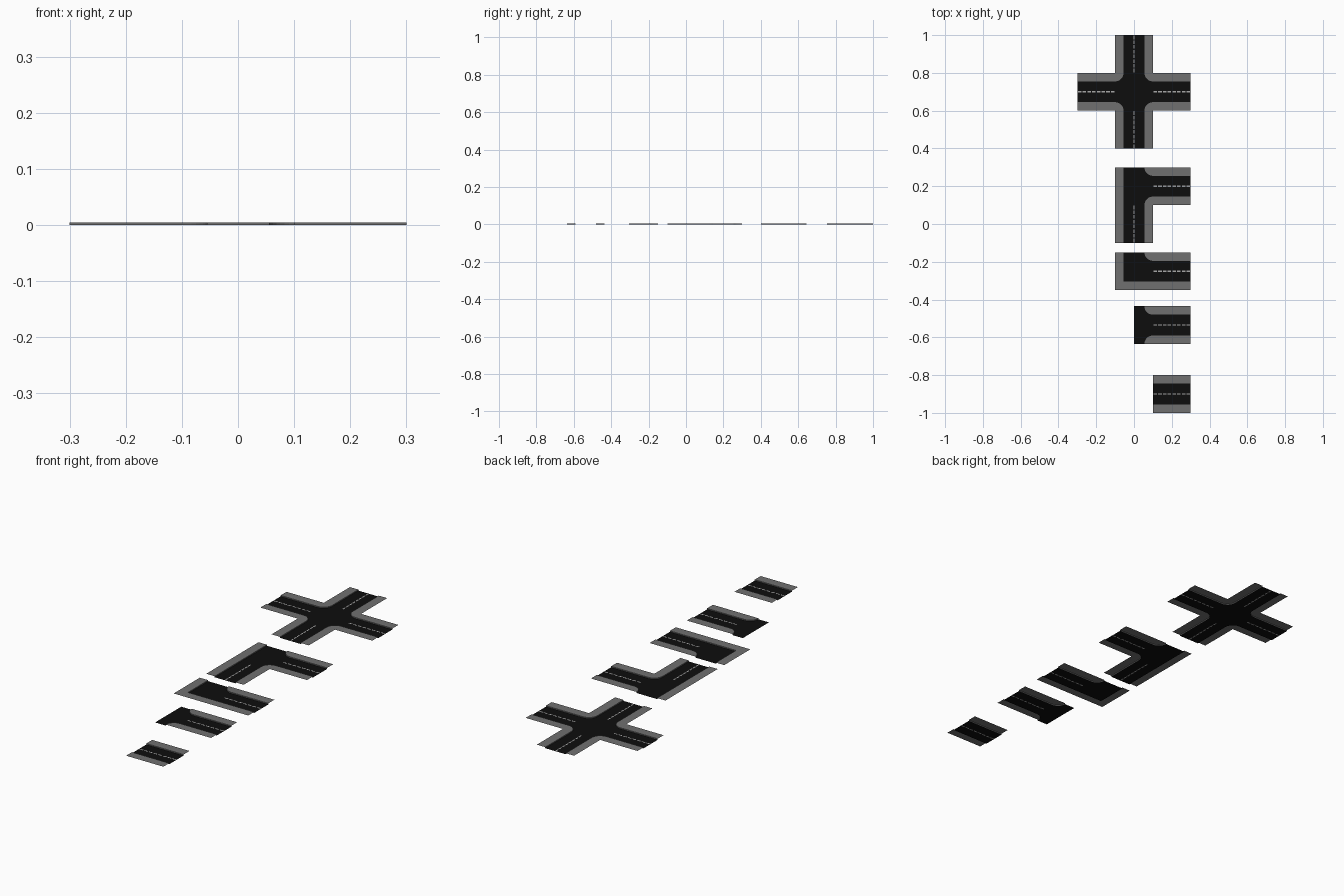
import bpy, bmesh, math

if "Cube" in bpy.data.objects:
    bpy.data.objects.remove(bpy.data.objects["Cube"])

W, R, L, H = 0.1, 0.055, 0.3, 0.005   # half tile, half road, arm reach, kerb height
ROAD, WALK, LINE = 0, 1, 2


def material(name, value):
    m = bpy.data.materials.new(name)
    m.diffuse_color = (value, value, value, 1)
    m.use_nodes = True
    m.node_tree.nodes["Principled BSDF"].inputs["Base Color"].default_value = m.diffuse_color
    return m


MATS = [material("asphalt", 0.004), material("pavement", 0.16), material("line_paint", 0.4)]


class Tile:
    """One road tile; every part is drawn in local space and turned by quarter turns."""

    def __init__(self, name, x, y):
        self.name, self.x, self.y, self.turn = name, x, y, 0
        self.bm = bmesh.new()

    def vert(self, p, z):
        x, y = p
        for _ in range(self.turn % 4):
            x, y = -y, x
        return self.bm.verts.new((x + self.x, y + self.y, z))

    def flat(self, pts, z, mat):
        f = self.bm.faces.new([self.vert(p, z) for p in pts])
        f.normal_update()
        if f.normal.z < 0:
            f.normal_flip()
        f.material_index = mat

    def rect(self, x0, x1, y0, y1, z, mat):
        self.flat([(x0, y0), (x1, y0), (x1, y1), (x0, y1)], z, mat)

    def kerb(self, pts):
        for a, b in zip(pts, pts[1:]):
            f = self.bm.faces.new([self.vert(a, 0), self.vert(b, 0),
                                   self.vert(b, H), self.vert(a, H)])
            f.material_index = WALK

    # straight arm with pavements and a dashed centre line
    def arm(self, turn):
        self.turn = turn
        n, half = 8, 0.003
        step = (L - W) / n
        for s in (-1, 1):
            self.rect(W, L, s * half, s * R, 0, ROAD)
            self.rect(W, L, s * R, s * W, H, WALK)
            self.kerb([(L, R), (W, R)] if s > 0 else [(W, -R), (L, -R)])
        for i in range(n):
            a = W + i * step
            gap = step * 0.12
            self.rect(a, a + gap, -half, half, 0, ROAD)
            self.rect(a + gap, a + step - gap, -half, half, 0, LINE)
            self.rect(a + step - gap, a + step, -half, half, 0, ROAD)

    # junction quarter with a rounded pavement corner
    def rounded(self, turn):
        self.turn = turn
        r = W - R
        arc = [(W - r * math.sin(t), W - r * math.cos(t))
               for t in (math.pi / 2 * i / 8 for i in range(9))]
        self.flat([(0, 0), (W, 0)] + arc + [(0, W)], 0, ROAD)
        self.flat([(W, W)] + arc, H, WALK)
        self.kerb(arc)

    # junction quarter closed on one side by a straight pavement
    def edge(self, turn, flip=False):
        self.turn = turn
        swap = (lambda p: (p[1], p[0])) if flip else (lambda p: p)
        self.flat([swap(p) for p in [(0, 0), (W, 0), (W, R), (0, R)]], 0, ROAD)
        self.flat([swap(p) for p in [(0, R), (W, R), (W, W), (0, W)]], H, WALK)
        ends = [swap((W, R)), swap((0, R))]
        self.kerb(ends[::-1] if flip else ends)

    # junction quarter closed on two sides
    def outer(self, turn):
        self.turn = turn
        self.rect(0, R, 0, R, 0, ROAD)
        self.flat([(R, 0), (W, 0), (W, W), (0, W), (0, R), (R, R)], H, WALK)
        self.kerb([(R, 0), (R, R), (0, R)])

    def build(self):
        bmesh.ops.remove_doubles(self.bm, verts=self.bm.verts, dist=1e-5)
        me = bpy.data.meshes.new(self.name)
        self.bm.to_mesh(me)
        self.bm.free()
        for m in MATS:
            me.materials.append(m)
        bpy.context.collection.objects.link(bpy.data.objects.new(self.name, me))


# four-way crossing
cross = Tile("crossroads", 0, 0.7)
for k in range(4):
    cross.arm(k)
    cross.rounded(k)
cross.build()

# side-road junction
tee = Tile("side_junction", 0, 0.2)
for k in (0, 3):
    tee.arm(k)
    tee.rounded(k)
tee.edge(1)
tee.edge(2, flip=True)
tee.build()

# corner
corner = Tile("corner_road", 0, -0.25)
corner.arm(0)
corner.rounded(0)
corner.edge(1)
corner.outer(2)
corner.edge(3, flip=True)
corner.build()

# junction mouth
mouth = Tile("junction_mouth", 0, -0.535)
mouth.arm(0)
mouth.rounded(0)
mouth.rounded(3)
mouth.build()

# straight road
straight = Tile("straight_road", 0, -0.9)
straight.arm(0)
straight.build()
